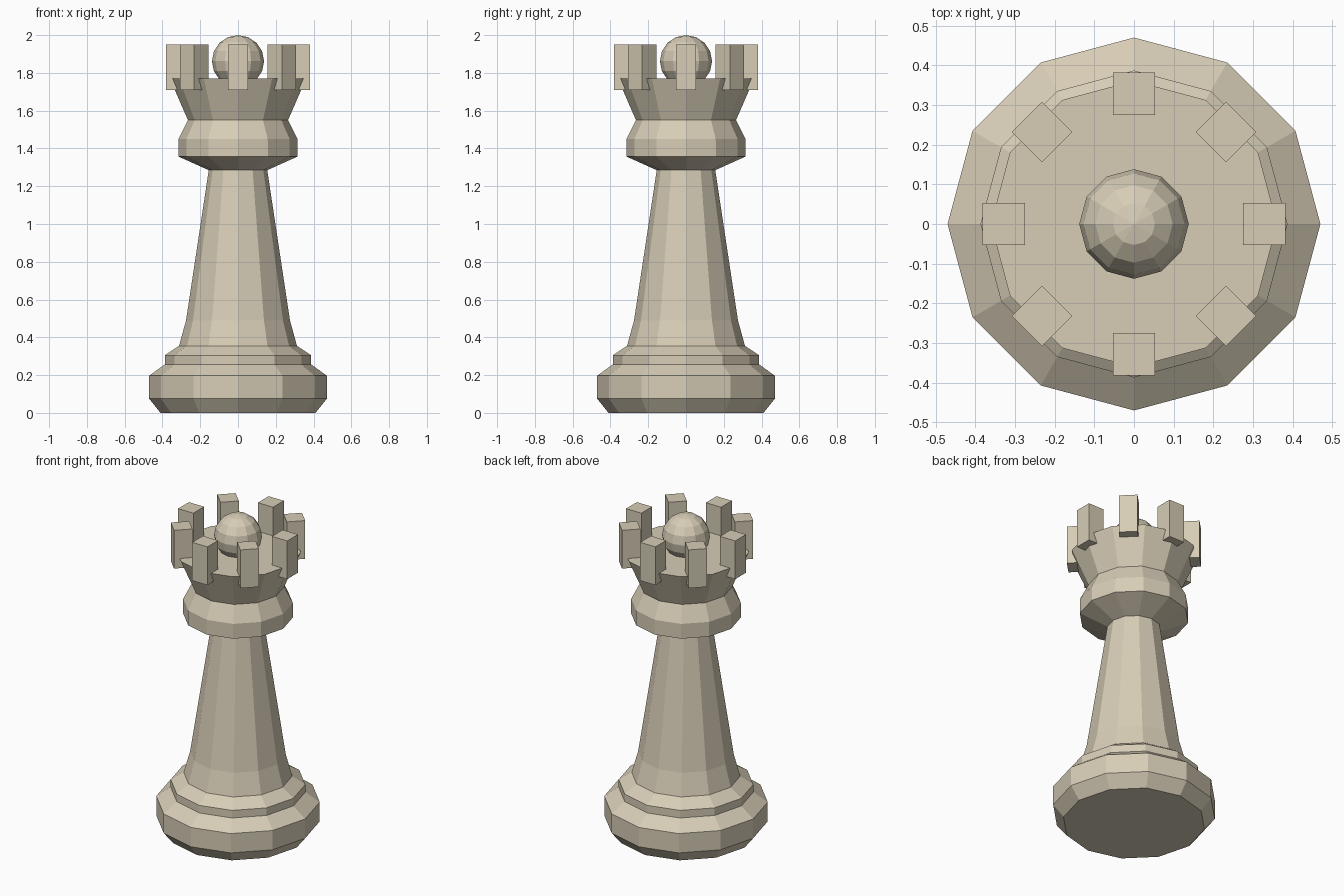
import bpy, math

if "Cube" in bpy.data.objects:
    bpy.data.objects.remove(bpy.data.objects["Cube"])

SIDES = 12


def lathe(name, profile):
    """Closed faceted solid from (radius, height) pairs."""
    verts, faces = [], []
    for r, z in profile:
        for i in range(SIDES):
            a = 2 * math.pi * i / SIDES
            verts.append((r * math.cos(a), r * math.sin(a), z))
    for k in range(len(profile) - 1):
        for i in range(SIDES):
            j = (i + 1) % SIDES
            b, t = k * SIDES, (k + 1) * SIDES
            faces.append((b + i, b + j, t + j, t + i))
    faces.append(tuple(reversed(range(SIDES))))
    faces.append(tuple(range(len(verts) - SIDES, len(verts))))
    mesh = bpy.data.meshes.new(name)
    mesh.from_pydata(verts, [], faces)
    obj = bpy.data.objects.new(name, mesh)
    bpy.context.collection.objects.link(obj)
    paint(obj)


ivory = bpy.data.materials.new("ivory")
ivory.diffuse_color = (0.68, 0.61, 0.47, 1)
ivory.use_nodes = True
ivory.node_tree.nodes["Principled BSDF"].inputs["Base Color"].default_value = ivory.diffuse_color


def paint(obj):
    obj.data.materials.append(ivory)


# Turned body: stepped base, tapering column, collar and flared crown
lathe("body", [
    (0.41, 0.0), (0.47, 0.075), (0.47, 0.197),
    (0.387, 0.257), (0.387, 0.305), (0.312, 0.355),
    (0.275, 0.49), (0.155, 1.285),
    (0.315, 1.357), (0.315, 1.45), (0.265, 1.55),
    (0.361, 1.77),
])

# Ring of battlement blocks
for i in range(8):
    a = i * math.pi / 4
    bpy.ops.mesh.primitive_cube_add(
        size=1, location=(0.328 * math.cos(a), 0.328 * math.sin(a), 1.83),
        rotation=(0, 0, a))
    block = bpy.context.object
    block.name = f"crown_block_{i + 1}"
    block.scale = (0.107, 0.107, 0.242)
    paint(block)

# Ball finial, sunk slightly into the crown
bpy.ops.mesh.primitive_uv_sphere_add(
    segments=SIDES, ring_count=8, radius=0.138, location=(0, 0, 1.862))
ball = bpy.context.object
ball.name = "ball_finial"
paint(ball)
